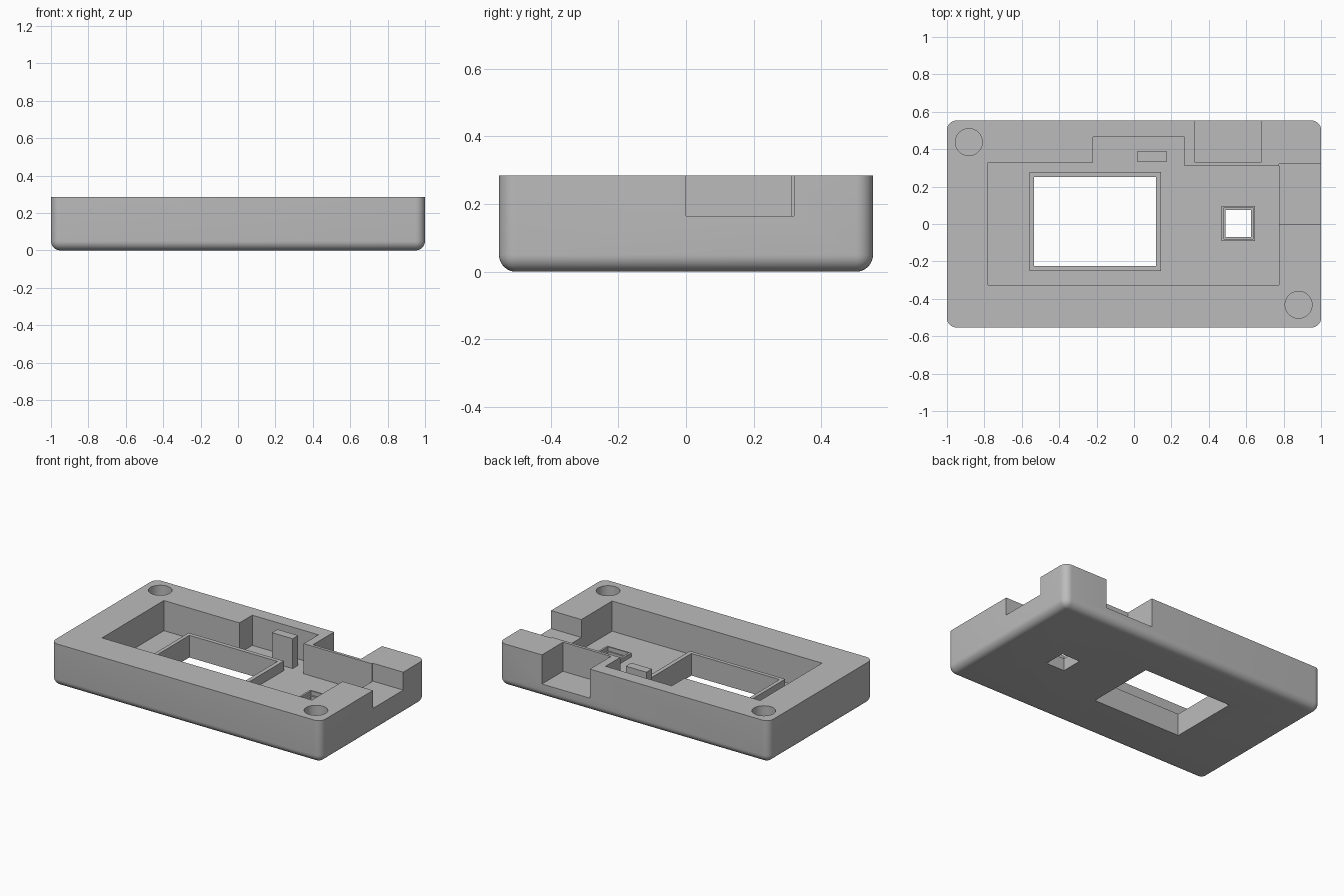
import bpy
import bmesh
import math

if "Cube" in bpy.data.objects:
    bpy.data.objects.remove(bpy.data.objects["Cube"], do_unlink=True)

TOP = 0.285      # height of the case
FLOOR = 0.083    # height of the recess floor
OVER = 0.4       # cutters reach above the top
UNDER = -0.1     # and below the base

grey = bpy.data.materials.new("plain_grey")
grey.use_nodes = True
grey.diffuse_color = (0.5, 0.5, 0.5, 1)
grey.node_tree.nodes["Principled BSDF"].inputs["Base Color"].default_value = (0.5, 0.5, 0.5, 1)


def add_object(name, bm):
    bmesh.ops.recalc_face_normals(bm, faces=bm.faces)
    mesh = bpy.data.meshes.new(name)
    bm.to_mesh(mesh)
    bm.free()
    mesh.materials.append(grey)
    obj = bpy.data.objects.new(name, mesh)
    bpy.context.collection.objects.link(obj)
    return obj


def prism(name, outline, z0, z1):
    """Extrude a flat outline upwards."""
    bm = bmesh.new()
    base = bm.faces.new([bm.verts.new((x, y, z0)) for x, y in outline])
    up = bmesh.ops.extrude_face_region(bm, geom=[base])["geom"]
    for v in up:
        if isinstance(v, bmesh.types.BMVert):
            v.co.z = z1
    return add_object(name, bm)


def box(name, x0, x1, y0, y1, z0, z1):
    return prism(name, [(x0, y0), (x1, y0), (x1, y1), (x0, y1)], z0, z1)


def disc(name, cx, cy, r, z0, z1, sides=48):
    turn = [2 * math.pi * i / sides for i in range(sides)]
    return prism(name, [(cx + r * math.cos(a), cy + r * math.sin(a)) for a in turn], z0, z1)


def select(obj):
    bpy.ops.object.select_all(action="DESELECT")
    obj.select_set(True)
    bpy.context.view_layer.objects.active = obj


def carve(obj, *cutters):
    """Subtract each cutter, then discard it."""
    select(obj)
    for cutter in cutters:
        cutter.hide_render = True
        mod = obj.modifiers.new("cut", "BOOLEAN")
        mod.operation = "DIFFERENCE"
        mod.solver = "EXACT"
        mod.object = cutter
        bpy.ops.object.modifier_apply(modifier=mod.name)
        bpy.data.objects.remove(cutter, do_unlink=True)


# Case block with rounded uprights and rounded bottom edge
body = box("case_body", -1, 1, -0.553, 0.553, 0, TOP)
bm = bmesh.new()
bm.from_mesh(body.data)
rounded = [e for e in bm.edges if min(v.co.z for v in e.verts) < 0.01]
bmesh.ops.bevel(bm, geom=rounded, offset=0.05, segments=8, profile=0.5, affect="EDGES")
bm.to_mesh(body.data)
bm.free()

# Main recess with its stepped back side
recess = [(-0.78, -0.325), (0.775, -0.325), (0.775, 0.31), (0.27, 0.31),
          (0.27, 0.465), (-0.22, 0.465), (-0.22, 0.33), (-0.78, 0.33)]
window = (-0.535, 0.117, -0.225, 0.25)
carve(body,
      prism("recess", recess, FLOOR, OVER),
      box("side_notch", 0.774, 1.1, 0, 0.32, 0.165, OVER),
      box("back_notch", 0.325, 0.68, 0.33, 0.7, 0.09, OVER),
      box("window_hole", *window, UNDER, OVER),
      box("small_hole", 0.49, 0.625, -0.07, 0.075, UNDER, OVER),
      disc("screw_back", -0.883, 0.438, 0.072, FLOOR, OVER),
      disc("screw_front", 0.88, -0.432, 0.072, FLOOR, OVER))
select(body)
bpy.ops.object.shade_smooth_by_angle(angle=math.radians(35))

# Raised frame around the window
window_frame = box("window_frame", -0.56, 0.145, -0.25, 0.278, FLOOR, 0.148)
carve(window_frame, box("frame_hole", *window, UNDER, OVER))

# Thin raised frame around the small opening
small_frame = box("small_frame", 0.467, 0.647, -0.09, 0.097, FLOOR, 0.11)
carve(small_frame, box("small_frame_hole", 0.48, 0.635, -0.08, 0.087, UNDER, OVER))

# Support post standing in the back bay
box("support_post", 0.02, 0.173, 0.332, 0.39, FLOOR, TOP - 0.002)
